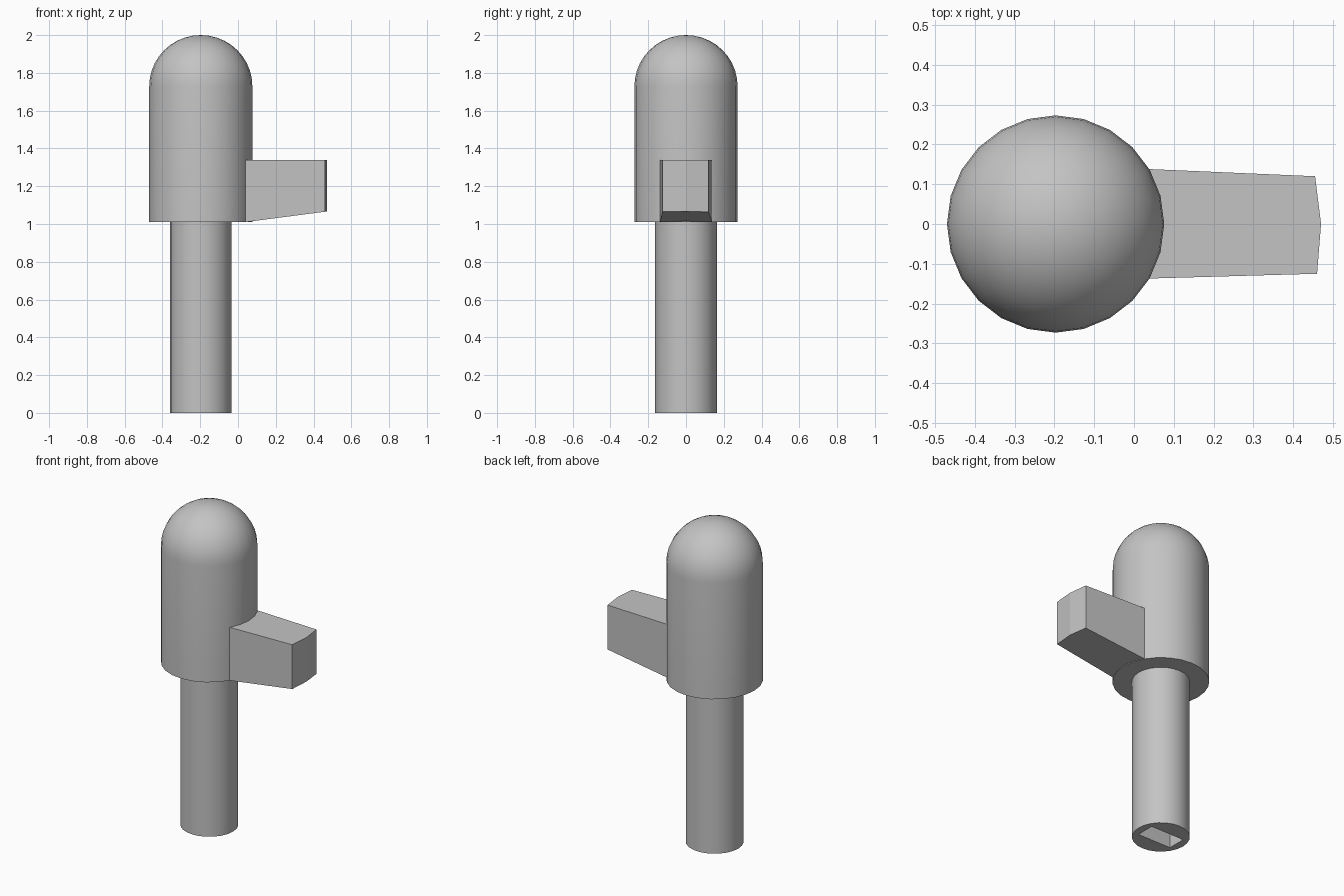
import bpy
import bmesh
from math import sin, cos, pi, radians

cube = bpy.data.objects.get("Cube")
if cube:
    bpy.data.objects.remove(cube, do_unlink=True)

AXIS_X = -0.197    # axis shared by shaft and head
SEGMENTS = 24
HEAD_R, HEAD_Z = 0.273, 1.01
DOME_Z = 1.73

grey = bpy.data.materials.new("plain grey")
grey.use_nodes = True
colour = (0.55, 0.55, 0.55, 1)
grey.diffuse_color = colour
grey.node_tree.nodes["Principled BSDF"].inputs["Base Color"].default_value = colour


def add_object(name, bm):
    bmesh.ops.recalc_face_normals(bm, faces=bm.faces)
    mesh = bpy.data.meshes.new(name)
    bm.to_mesh(mesh)
    bm.free()
    mesh.materials.append(grey)
    obj = bpy.data.objects.new(name, mesh)
    bpy.context.collection.objects.link(obj)
    return obj


def lathe(name, profile):
    """Turn a (radius, height) profile around the shared axis."""
    bm = bmesh.new()
    verts = [bm.verts.new((AXIS_X + r, 0, z)) for r, z in profile]
    edges = [bm.edges.new(pair) for pair in zip(verts, verts[1:])]
    bmesh.ops.spin(bm, geom=verts + edges, cent=(AXIS_X, 0, 0), axis=(0, 0, 1),
                   angle=2 * pi, steps=SEGMENTS, use_merge=True)
    bmesh.ops.remove_doubles(bm, verts=bm.verts, dist=0.0001)
    return add_object(name, bm)


def activate(obj):
    bpy.ops.object.select_all(action='DESELECT')
    obj.select_set(True)
    bpy.context.view_layer.objects.active = obj


# Shaft with a rectangular socket in its foot
shaft = lathe("shaft", [(0, 0), (0.163, 0), (0.163, HEAD_Z), (0, HEAD_Z)])
bm = bmesh.new()
bmesh.ops.create_cube(bm, size=1)
bmesh.ops.scale(bm, vec=(0.23, 0.115, 0.6), verts=bm.verts)
bmesh.ops.translate(bm, vec=(AXIS_X, 0, 0), verts=bm.verts)
cutter = add_object("socket_cutter", bm)
cutter.hide_render = True
socket = shaft.modifiers.new("socket", 'BOOLEAN')
socket.operation = 'DIFFERENCE'
socket.solver = 'EXACT'
socket.object = cutter
activate(shaft)
bpy.ops.object.modifier_apply(modifier="socket")
bpy.data.objects.remove(cutter, do_unlink=True)

# Cylindrical head closed by a dome
RINGS = 10
dome = [(HEAD_R * cos(i * pi / 2 / RINGS),
         DOME_Z + (2 - DOME_Z) * sin(i * pi / 2 / RINGS)) for i in range(RINGS)]
head = lathe("domed_head", [(0, HEAD_Z), (HEAD_R, HEAD_Z)] + dome + [(0, 2)])

# Lever: tapered plan with a blunt point, underside rising outwards
plan = [(0.038, -0.137), (0.46, -0.125), (0.47, 0), (0.455, 0.12), (0.038, 0.138)]
bm = bmesh.new()
top = [bm.verts.new((x, y, 1.34)) for x, y in plan]
low = [bm.verts.new((x, y, HEAD_Z + 0.13 * (x - 0.038))) for x, y in plan]
bm.faces.new(top)
bm.faces.new(low[::-1])
for i in range(len(plan)):
    j = (i + 1) % len(plan)
    bm.faces.new((low[i], low[j], top[j], top[i]))
add_object("lever", bm)

# Round parts are smooth with crisp rims
for obj in (shaft, head):
    activate(obj)
    bpy.ops.object.shade_smooth_by_angle(angle=radians(30))
